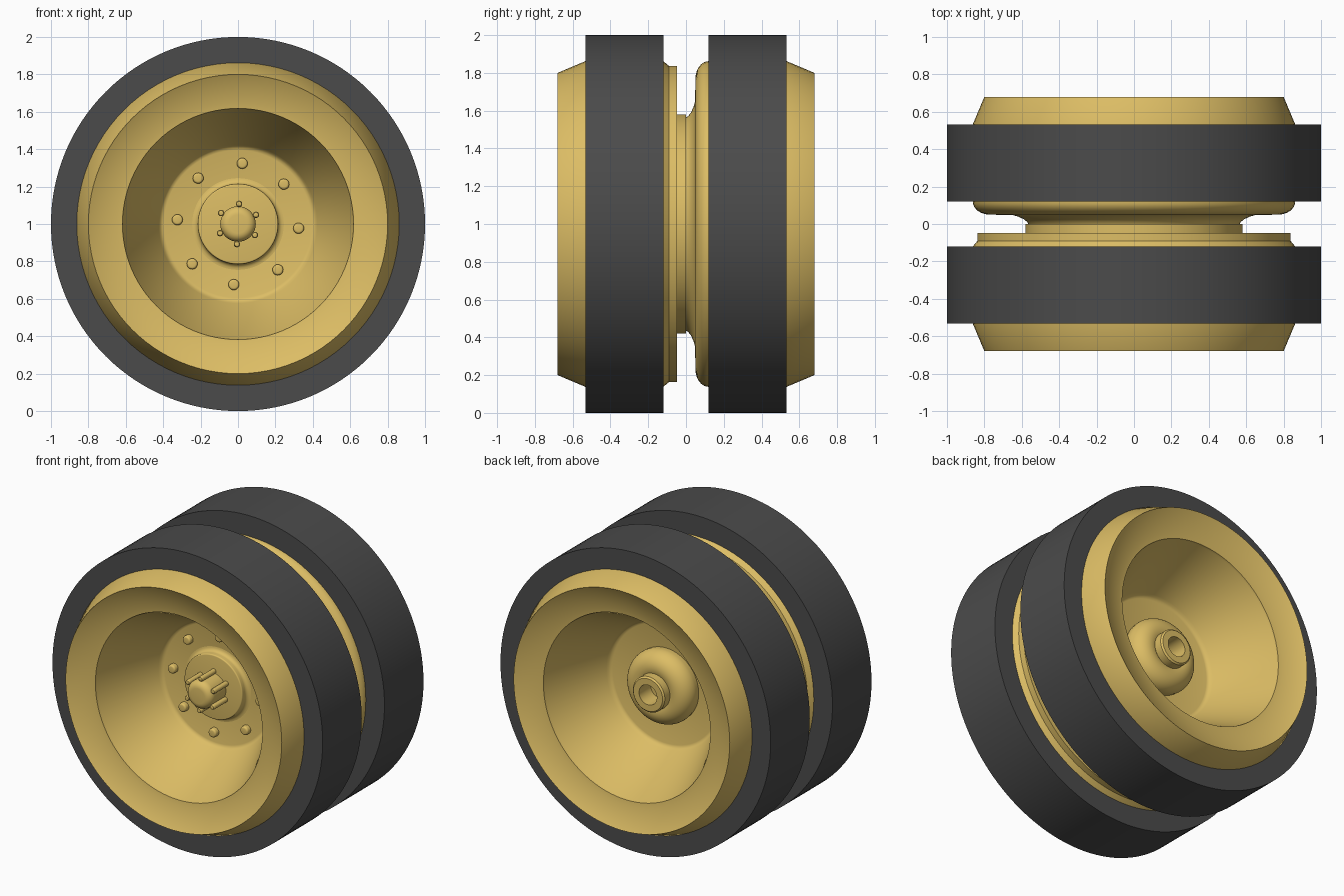
import bpy, bmesh, math

if "Cube" in bpy.data.objects:
    bpy.data.objects.remove(bpy.data.objects["Cube"])

def material(name, color):
    m = bpy.data.materials.new(name)
    m.diffuse_color = color
    m.use_nodes = True
    m.node_tree.nodes["Principled BSDF"].inputs["Base Color"].default_value = m.diffuse_color
    return m

PAINT = material("yellow_paint", (0.72, 0.51, 0.13, 1))
RUBBER = material("rubber", (0.07, 0.07, 0.07, 1))

def lathe(name, profile, mat, segs=96, cx=0, cz=1, closed=False):
    """Spin a (radius, y) profile around an axis parallel to y."""
    bm = bmesh.new()
    rings = []
    for i in range(segs):
        a = 2 * math.pi * i / segs
        rings.append([bm.verts.new((cx + r * math.cos(a), y, cz + r * math.sin(a)))
                      for r, y in profile])
    n = len(profile)
    for i in range(segs):
        p, q = rings[i], rings[(i + 1) % segs]
        for j in range(n if closed else n - 1):
            k = (j + 1) % n
            bm.faces.new((p[j], p[k], q[k], q[j]))
    bmesh.ops.remove_doubles(bm, verts=bm.verts, dist=1e-5)
    bmesh.ops.recalc_face_normals(bm, faces=bm.faces)
    me = bpy.data.meshes.new(name)
    bm.to_mesh(me)
    bm.free()
    ob = bpy.data.objects.new(name, me)
    bpy.context.collection.objects.link(ob)
    me.materials.append(mat)
    bpy.ops.object.select_all(action='DESELECT')
    bpy.context.view_layer.objects.active = ob
    ob.select_set(True)
    bpy.ops.object.shade_smooth_by_angle(angle=math.radians(30))
    return ob

def arc(r, y, rad_r, rad_y, a0, a1, n=8):
    """Elliptical arc of profile points around (r, y)."""
    return [(r + rad_r * math.cos(math.radians(a0 + (a1 - a0) * i / n)),
             y + rad_y * math.sin(math.radians(a0 + (a1 - a0) * i / n)))
            for i in range(n + 1)]

# Solid rubber tyres
for name, s in (("front_tyre", -1), ("back_tyre", 1)):
    lathe(name, [(0.84, s * 0.12), (1.0, s * 0.12), (1.0, s * 0.533), (0.84, s * 0.533)],
          RUBBER, segs=128, closed=True)

# Shared dish: floor, filleted cone, inner lip, sloping rim face and outer bevel
dish = [(0, 0.21), (0.395, 0.21), (0.407, 0.214), (0.416, 0.222), (0.424, 0.236),
        (0.615, 0.61), (0.618, 0.625), (0.65, 0.63), (0.795, 0.676), (0.80, 0.68),
        (0.862, 0.533)]

# Front wheel with stepped inner flange and spacer
front = [(r, -y) for r, y in dish]
front += [(0.862, -0.12), (0.837, -0.09), (0.837, -0.048), (0.58, -0.048), (0.58, 0.0), (0, 0.0)]
lathe("front_wheel", front, PAINT)

# Back wheel with flared, rounded inner side
back = [(0, 0.0), (0.565, 0.0), (0.572, 0.012), (0.59, 0.026), (0.62, 0.04), (0.65, 0.048)]
back += arc(0.77, 0.12, 0.092, 0.07, -90, 0)
lathe("back_wheel", back + dish[::-1], PAINT)

# Front hub plate with rounded lip
hub = [(0.245, -0.2)] + arc(0.245, -0.235, 0.03, 0.025, 90, 180, 5)
hub += arc(0.207, -0.255, 0.008, 0.008, 0, -90, 4) + [(0, -0.263)]
lathe("front_hub_plate", hub, PAINT)

# Hub cap with rounded end
cap = [(0.095, -0.24)] + arc(0.05, -0.38, 0.045, 0.045, 0, -90, 6) + [(0, -0.425)]
lathe("hub_cap", cap, PAINT, segs=48)

# Long studs around the cap
for i in range(6):
    a = math.radians(87 + 60 * i)
    pin = [(0.017, -0.24)] + arc(0.009, -0.395, 0.008, 0.012, 0, -90, 3) + [(0, -0.407)]
    lathe(f"hub_stud_{i + 1}", pin, PAINT, 16, 0.108 * math.cos(a), 1 + 0.108 * math.sin(a))

# Wheel bolts on the dish floor
for i in range(8):
    a = math.radians(-4 + 45 * i)
    bolt = [(0.029, -0.2)] + arc(0.017, -0.233, 0.012, 0.012, 0, -90, 4) + [(0, -0.245)]
    lathe(f"wheel_bolt_{i + 1}", bolt, PAINT, 20, 0.325 * math.cos(a), 1 + 0.325 * math.sin(a))

# Back hub dome with hollow axle socket
dome = [(0.24, 0.2)] + arc(0.145, 0.24, 0.1, 0.1, 0, 130, 14)
dome += [(0.085, 0.33), (0.11, 0.33), (0.118, 0.338), (0.118, 0.392), (0.108, 0.402),
         (0.066, 0.402), (0.066, 0.28), (0, 0.28)]
lathe("back_hub_socket", dome, PAINT, segs=64)
